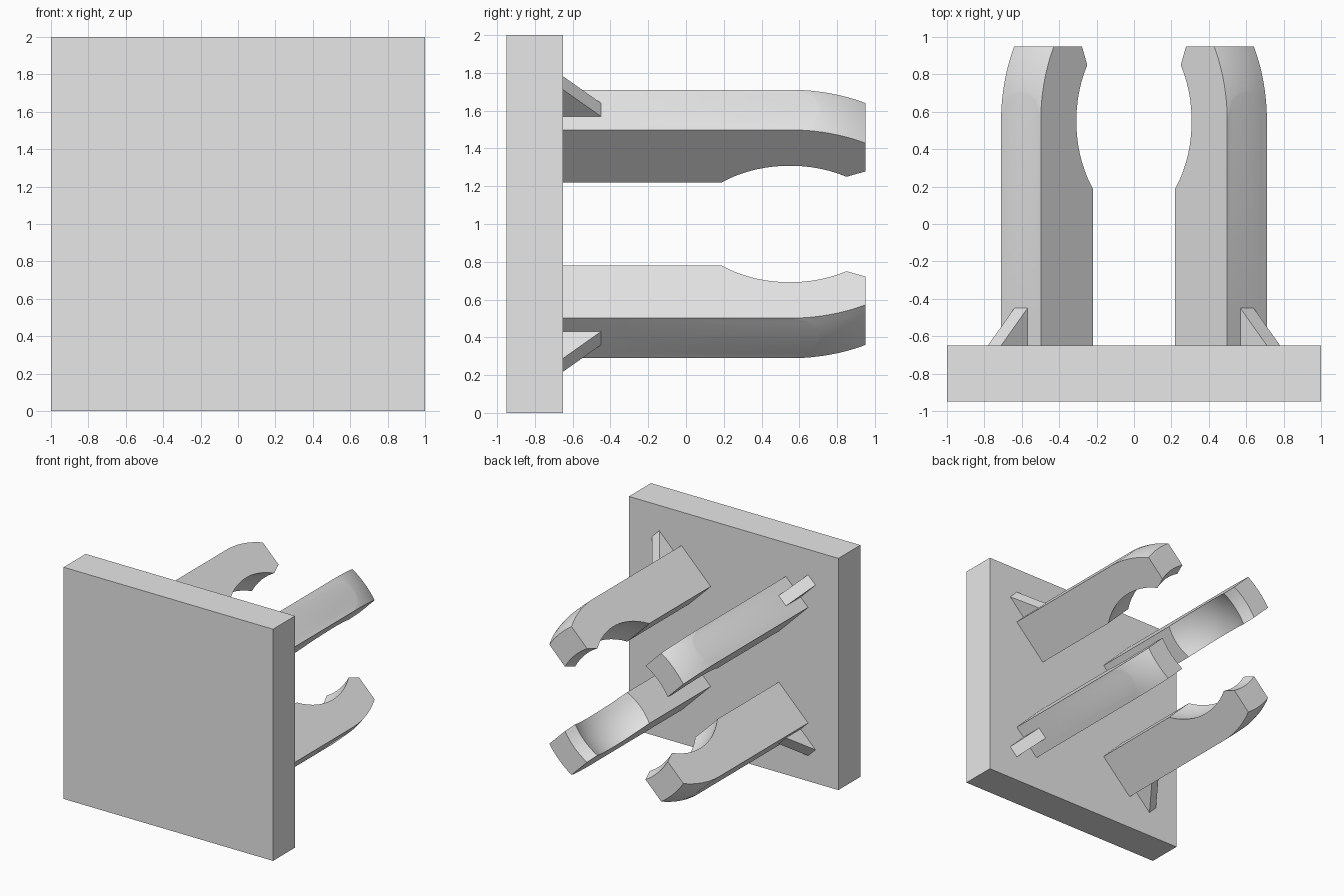
import bpy, bmesh
from math import sqrt, sin, cos, radians, pi

cube = bpy.data.objects.get("Cube")
if cube:
    bpy.data.objects.remove(cube, do_unlink=True)

grey = bpy.data.materials.new("plain grey")
grey.use_nodes = True
grey.diffuse_color = (0.8, 0.8, 0.8, 1)
grey.node_tree.nodes["Principled BSDF"].inputs["Base Color"].default_value = (0.8, 0.8, 0.8, 1)

BASE_Y, LIP_Y, TIP_Y = -0.65, 0.85, 0.95   # plate face, grip lip, arm tip
BALL_Y, BALL_R, OUTER_R = 0.55, 0.605, 0.868  # spherical grip and rounded back
IN_R, OUT_R, HALF_W = 0.46, 0.855, 0.15    # arm cross-section
STEPS, COLUMNS = 14, 8


def spread(a, b, n):
    return [a + (b - a) * i / n for i in range(n + 1)]


def finish(bm, name):
    bmesh.ops.recalc_face_normals(bm, faces=bm.faces)
    for f in bm.faces:
        f.smooth = True
    mesh = bpy.data.meshes.new(name)
    bm.to_mesh(mesh)
    bm.free()
    mesh.set_sharp_from_angle(angle=radians(25))
    mesh.materials.append(grey)
    obj = bpy.data.objects.new(name, mesh)
    bpy.context.collection.objects.link(obj)
    return obj


def loft(name, angle, widths, profile):
    """Loft closed (y, radius) profiles across the width of a radial part."""
    bm = bmesh.new()
    rings = []
    for t in widths:
        rings.append([bm.verts.new((r * cos(angle) - t * sin(angle), y,
                                    1 + r * sin(angle) + t * cos(angle)))
                      for y, r in profile(t)])
    for a, b in zip(rings, rings[1:]):
        for i in range(len(a)):
            j = (i + 1) % len(a)
            bm.faces.new((a[i], a[j], b[j], b[i]))
    bm.faces.new(rings[0])
    bm.faces.new(rings[-1])
    return finish(bm, name)


def sphere_r(radius, y, t):
    return sqrt(radius ** 2 - (y - BALL_Y) ** 2 - t * t)


def arm_profile(t):
    # inner edge: straight, spherical seat, flared lip
    seat = BALL_Y - sqrt(BALL_R ** 2 - IN_R ** 2 - t * t)
    inner = [(BASE_Y, IN_R)]
    inner += [(y, sphere_r(BALL_R, y, t)) for y in spread(seat, LIP_Y, STEPS)]
    inner.append((TIP_Y, sqrt(0.564 ** 2 - t * t)))
    # outer edge: straight, then rounded toward the tip
    bend = BALL_Y + sqrt(max(0, OUTER_R ** 2 - OUT_R ** 2 - t * t))
    outer = [(BASE_Y, OUT_R)]
    outer += [(y, sphere_r(OUTER_R, y, t)) for y in spread(bend, TIP_Y, STEPS)]
    return inner + outer[::-1]


def rib_profile(t):
    return [(BASE_Y, OUT_R), (BASE_Y, OUT_R + 0.2), (BASE_Y + 0.2, OUT_R)]


# Square base plate
bm = bmesh.new()
bmesh.ops.create_cube(bm, size=1)
bmesh.ops.scale(bm, vec=(2, 0.3, 2), verts=bm.verts)
bmesh.ops.translate(bm, vec=(0, -0.8, 1), verts=bm.verts)
finish(bm, "base_plate")

# Four gripping arms on the diagonals, each with a triangular rib
for k, corner in enumerate(("upper_left", "upper_right", "lower_right", "lower_left")):
    angle = pi / 4 + k * pi / 2
    loft(corner + "_arm", angle, spread(-HALF_W, HALF_W, COLUMNS), arm_profile)
    loft(corner + "_rib", angle, (-0.05, 0.05), rib_profile)
